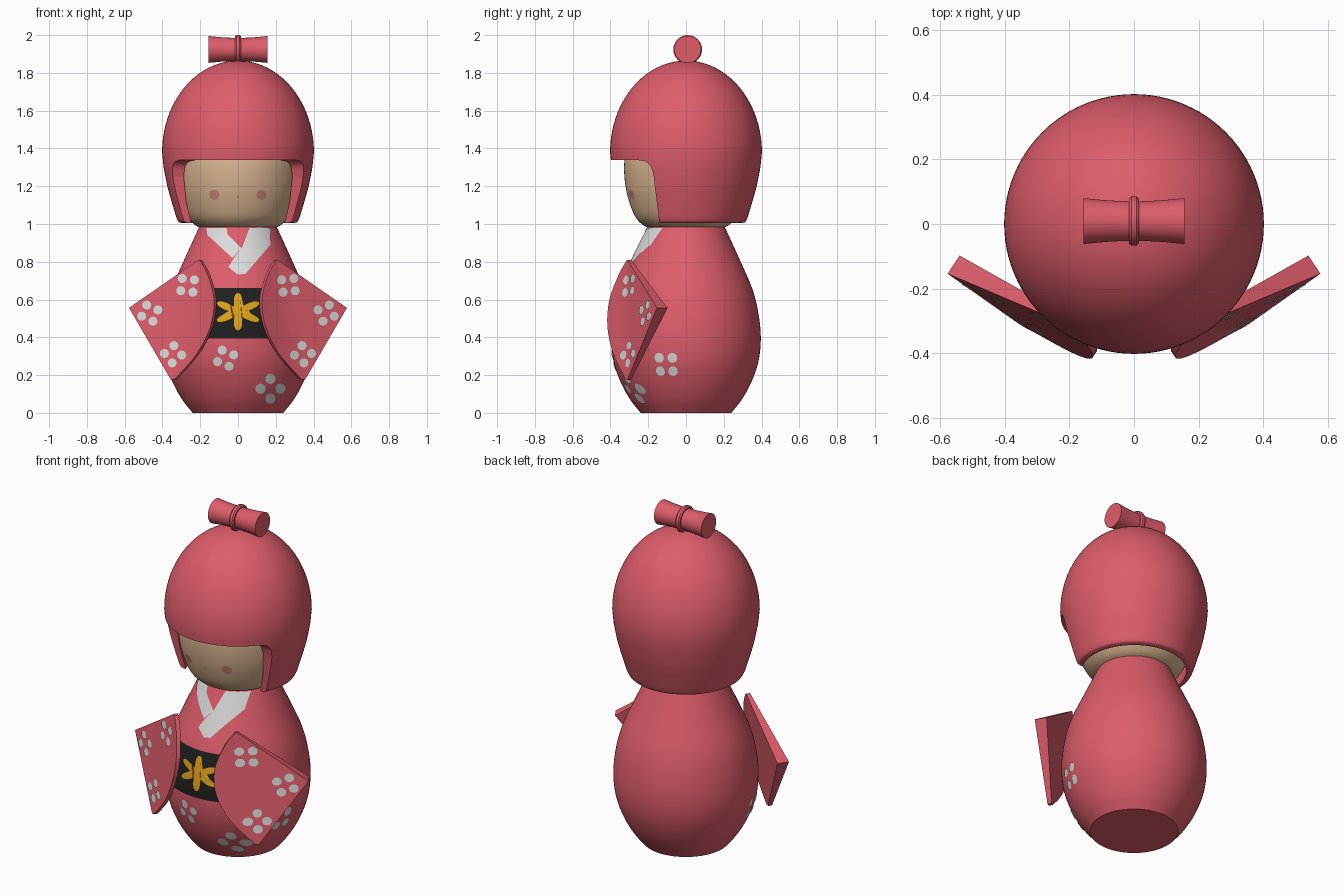
import bpy, bmesh, math
from mathutils import Vector, Matrix

if "Cube" in bpy.data.objects:
    bpy.data.objects.remove(bpy.data.objects["Cube"])


def material(name, rgb):
    m = bpy.data.materials.new(name)
    m.diffuse_color = (*rgb, 1)
    m.use_nodes = True
    m.node_tree.nodes["Principled BSDF"].inputs["Base Color"].default_value = m.diffuse_color
    return m


RED = material("rose red", (0.73, 0.108, 0.148))
SKIN = material("skin", (0.72, 0.47, 0.29))
WHITE = material("white", (0.72, 0.71, 0.71))
BLACK = material("black", (0.014, 0.014, 0.014))
GOLD = material("gold", (0.74, 0.36, 0.012))
PINK = material("cheek pink", (0.60, 0.23, 0.20))


def finish(name, bm, *mats, angle=35):
    me = bpy.data.meshes.new(name)
    bm.to_mesh(me)
    bm.free()
    for m in mats:
        me.materials.append(m)
    ob = bpy.data.objects.new(name, me)
    bpy.context.collection.objects.link(ob)
    bpy.ops.object.select_all(action='DESELECT')
    bpy.context.view_layer.objects.active = ob
    ob.select_set(True)
    bpy.ops.object.shade_smooth_by_angle(angle=math.radians(angle))
    return ob


def curve(pts, n=6):
    """Catmull-Rom curve through 2D points."""
    p = [Vector(q) for q in pts]
    p = [2 * p[0] - p[1]] + p + [2 * p[-1] - p[-2]]
    out = []
    for a, b, c, d in zip(p, p[1:], p[2:], p[3:]):
        for i in range(n):
            t = i / n
            out.append(0.5 * (2 * b + (c - a) * t + (2 * a - 5 * b + 4 * c - d) * t * t
                              + (3 * b - a - 3 * c + d) * t ** 3))
    return [tuple(q) for q in out] + [tuple(p[-2])]


def lathe(profile, steps=96):
    """Spin (radius, z) points about z."""
    bm = bmesh.new()
    vs = [bm.verts.new((0, -r, z)) for r, z in profile]
    es = [bm.edges.new(e) for e in zip(vs, vs[1:])]
    bmesh.ops.spin(bm, geom=vs + es, axis=(0, 0, 1), cent=(0, 0, 0),
                   angle=2 * math.pi, steps=steps)
    bmesh.ops.remove_doubles(bm, verts=bm.verts, dist=1e-5)
    bmesh.ops.recalc_face_normals(bm, faces=bm.faces)
    return bm


def radius_at(profile, z):
    for (r0, z0), (r1, z1) in zip(profile, profile[1:]):
        if z0 <= z <= z1 and z1 > z0:
            return r0 + (r1 - r0) * (z - z0) / (z1 - z0)
    return profile[-1][0]


def sheet(outlines, step=0.04):
    """Flat polygons in (u, v), cut by a grid so they can be bent."""
    bm = bmesh.new()
    for o in outlines:
        bm.faces.new([bm.verts.new((u, 0, v)) for u, v in o])
    bmesh.ops.triangulate(bm, faces=bm.faces)
    for axis in (Vector((1, 0, 0)), Vector((0, 0, 1))):
        vals = [v.co.dot(axis) for v in bm.verts]
        for k in range(math.ceil(min(vals) / step), math.floor(max(vals) / step) + 1):
            bmesh.ops.bisect_plane(bm, geom=bm.verts[:] + bm.edges[:] + bm.faces[:],
                                   plane_co=axis * (k * step), plane_no=axis)
    return bm


def painted(name, outlines, place, mat, lift=0.004):
    """Thin painted detail laid on the surface place(u, v)."""
    bm = sheet(outlines)
    for v in bm.verts:
        v.co = place(v.co.x, v.co.z)
    bm.normal_update()
    if sum(f.normal.x * f.calc_center_median().x + f.normal.y * f.calc_center_median().y
           for f in bm.faces) < 0:
        bmesh.ops.reverse_faces(bm, faces=bm.faces)
    bm.normal_update()
    for v, n in [(v, v.normal.copy()) for v in bm.verts]:
        v.co += n * lift
    return finish(name, bm, mat)


def disc(u, v, r, n=16):
    return [(u + r * math.cos(2 * math.pi * i / n), v + r * math.sin(2 * math.pi * i / n))
            for i in range(n)]


def flower(u, v, turn, spread=0.046, r=0.024):
    return [disc(u + spread * math.cos(turn + k * math.pi / 2),
                 v + spread * math.sin(turn + k * math.pi / 2), r) for k in range(4)]


# Body, with the black sash set on the front faces
body_prof = curve([(0.25, 0.012), (0.295, 0.07), (0.345, 0.16), (0.383, 0.27), (0.396, 0.395),
                   (0.383, 0.53), (0.35, 0.66), (0.285, 0.81), (0.235, 0.92), (0.205, 0.985)])
bm = lathe([(0, 0), (0.24, 0)] + body_prof + [(0, 0.985)])
for f in bm.faces:
    c = f.calc_center_median()
    if 0.395 < c.z < 0.66 and abs(math.atan2(c.x, -c.y)) < 0.65:
        f.material_index = 1
finish("body", bm, RED, BLACK)


def on_body(x, z):
    r = radius_at(body_prof, z)
    return Vector((x, -math.sqrt(r * r - x * x), z))


# Collar bands, sash ornament and robe flowers
painted("collar_under", [[(-0.165, 0.978), (-0.16, 0.94), (-0.03, 0.82), (0.02, 0.87),
                          (-0.055, 0.945), (-0.06, 0.978)]], on_body, WHITE, 0.003)
painted("collar_over", [[(0.06, 0.978), (0.17, 0.978), (0.17, 0.89), (0.04, 0.735), (0.0, 0.73),
                         (-0.05, 0.77), (-0.02, 0.82), (0.02, 0.87)]], on_body, WHITE, 0.005)
star = []
for i in range(72):
    a = 2 * math.pi * i / 72
    q = 0.074 + 0.036 * math.cos(6 * a - math.pi)
    star.append((1.15 * q * math.cos(a), 0.535 + 0.9 * q * math.sin(a)))
painted("sash_ornament", [star], on_body, GOLD)
painted("robe_flower_left", flower(-0.065, 0.29, 0.4), on_body, WHITE)
painted("robe_flower_right", flower(0.17, 0.13, 0, 0.052, 0.027), on_body, WHITE)


def on_side(sign):
    def place(u, z):
        a = math.radians(74) + u / 0.38
        r = radius_at(body_prof, z)
        return Vector((sign * r * math.sin(a), -r * math.cos(a), z))
    return place


for s, side in ((1, "right"), (-1, "left")):
    painted("side_flower_" + side, flower(0, 0.257, math.pi / 4, 0.05, 0.026), on_side(s), WHITE)

# Head with cheeks and a tiny mouth
head_prof = curve([(0.19, 0.976), (0.235, 1.0), (0.275, 1.05), (0.31, 1.15), (0.326, 1.25),
                   (0.324, 1.35), (0.29, 1.5), (0.2, 1.6), (0, 1.66)])
finish("head", lathe([(0, 0.976)] + head_prof), SKIN)


def on_head(x, z):
    r = radius_at(head_prof, z)
    return Vector((x, -math.sqrt(r * r - x * x), z))


painted("cheeks", [disc(s * 0.125, 1.155, 0.027) for s in (1, -1)], on_head, PINK, 0.002)
painted("mouth", [disc(0, 1.145, 0.006)], on_head, PINK, 0.002)

# Hair shell with the face opening cut from the front
dome = [(0.402 * math.cos(a), 1.38 + 0.485 * math.sin(a))
        for a in [math.pi / 2 * i / 20 for i in range(21)]]
dome[-1] = (0, 1.865)
outer = curve([(0.30, 1.005), (0.32, 1.02), (0.346, 1.1), (0.374, 1.2), (0.394, 1.3)]) \
    + dome
inner = [(0, 1.72), (0.15, 1.68), (0.26, 1.58), (0.325, 1.45), (0.338, 1.35), (0.334, 1.25),
         (0.315, 1.12), (0.285, 1.005)]
hair = finish("hair", lathe(inner + outer), RED)
bm = bmesh.new()
side = [(-0.9, 0.8), (-0.115, 0.8), (-0.14, 1.0), (-0.165, 1.2)]
side += curve([(-0.17, 1.25), (-0.185, 1.3), (-0.21, 1.328), (-0.25, 1.338)], 4) + [(-0.9, 1.338)]
f = bm.faces.new([bm.verts.new((-0.7, y, z)) for y, z in side])
ext = bmesh.ops.extrude_face_region(bm, geom=[f])["geom"]
bmesh.ops.translate(bm, verts=[g for g in ext if isinstance(g, bmesh.types.BMVert)], vec=(1.4, 0, 0))
bmesh.ops.recalc_face_normals(bm, faces=bm.faces)
cutter = finish("hair_cutter", bm, RED)
cutter.hide_render = True
mod = hair.modifiers.new("face_opening", 'BOOLEAN')
mod.operation, mod.solver, mod.object = 'DIFFERENCE', 'EXACT', cutter
mesh = bpy.data.meshes.new_from_object(hair.evaluated_get(bpy.context.evaluated_depsgraph_get()))
hair.modifiers.clear()
hair.data = mesh
bpy.data.objects.remove(cutter)
bpy.ops.object.select_all(action='DESELECT')
bpy.context.view_layer.objects.active = hair
hair.select_set(True)
bpy.ops.object.shade_smooth_by_angle(angle=math.radians(35))

# Flared hair bun and its ring, both lying along x
bun = [(0, -0.157)] + curve([(0.071, -0.157), (0.064, -0.08), (0.061, 0), (0.064, 0.08),
                             (0.071, 0.157)], 4) + [(0, 0.157)]
ring = [(0.055, -0.015), (0.07, -0.015), (0.076, -0.008), (0.076, 0.008), (0.07, 0.015),
        (0.055, 0.015), (0.055, -0.015)]
for name, prof in (("hair_bun", bun), ("bun_ring", ring)):
    bm = lathe(prof, 48)
    bm.transform(Matrix.Translation((0, 0.009, 1.924)) @ Matrix.Rotation(math.pi / 2, 4, 'Y'))
    finish(name, bm, RED)

# Sleeves: tilted wedge plates, thickest at the outer corner
sleeve = [(0.21, 0.81), (0.577, 0.556), (0.355, 0.175)] + curve(
    [(0.335, 0.178), (0.22, 0.31), (0.147, 0.455), (0.127, 0.6), (0.16, 0.73), (0.2, 0.805)], 4)


def inward(x, z):
    return 0.21 + 0.228 * (0.81 - z) - x


def on_sleeve(s):
    def place(x, z):
        y = -0.31 + (0.0984 * (x - 0.21) + 0.0225 * (z - 0.81)) / 0.1948
        y -= 0.035 * (max(0, inward(x, z)) / 0.15) ** 1.3
        return Vector((s * x, y, z))
    return place


for s, side in ((1, "right"), (-1, "left")):
    place = on_sleeve(s)
    bm = sheet([sleeve])
    ext = bmesh.ops.extrude_face_region(bm, geom=bm.faces[:])["geom"]
    back = {g for g in ext if isinstance(g, bmesh.types.BMVert)}
    for v in bm.verts:
        x, z = v.co.x, v.co.z
        v.co = place(x, z)
        if v in back:
            t = 0.35 + 0.65 * min(1, max(0, -inward(x, z) / 0.307))
            v.co += Vector((-0.037 * s, 0.056, 0)) * t
    bmesh.ops.recalc_face_normals(bm, faces=bm.faces)
    finish("sleeve_" + side, bm, RED)
    painted("sleeve_flowers_" + side, flower(0.265, 0.675, 0.9) + flower(0.465, 0.528, 1.2)
            + flower(0.342, 0.31, 0.1), place, WHITE)
